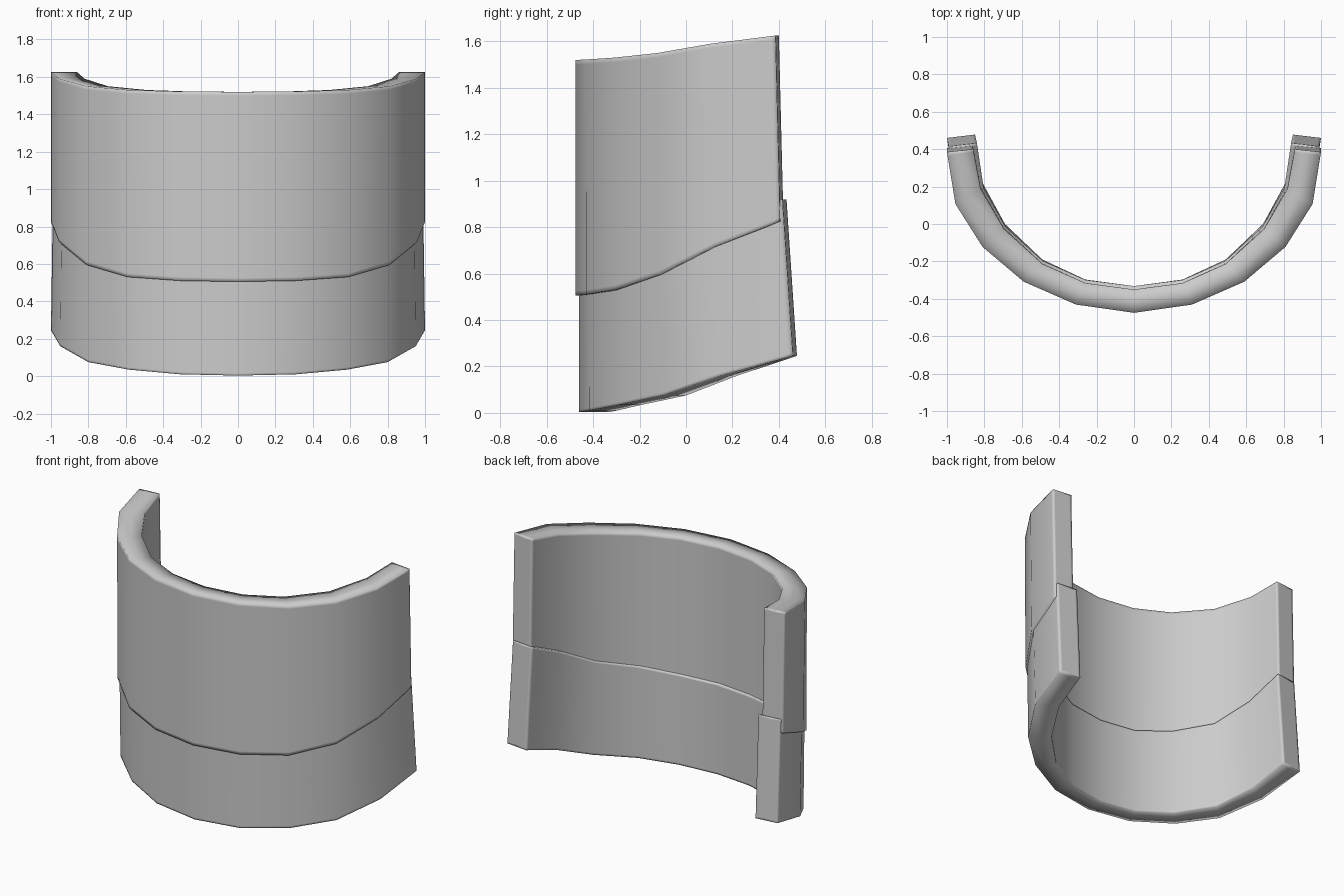
import bpy, bmesh
from mathutils import Vector

cube = bpy.data.objects.get("Cube")
if cube:
    bpy.data.objects.remove(cube)

grey = bpy.data.materials.new("plain grey")
grey.use_nodes = True
colour = (0.6, 0.6, 0.6, 1)
grey.diffuse_color = colour
grey.node_tree.nodes["Principled BSDF"].inputs["Base Color"].default_value = colour


def curved_plate(name, outer, inner, bottoms, tops, lean):
    """Half-ring plate; lean is the (x, y) shift of the end from bottom to top."""
    last = len(outer) - 1
    # Half of the stations, each with four corners: outer/inner by bottom/top
    half = []
    for i in range(last + 1):
        w = (i / last) ** 2
        corners = []
        for x, y in (outer[i], inner[i]):
            corners.append(Vector((x, y, bottoms[i])))
            corners.append(Vector((x + lean[0] * w, y + lean[1] * w, tops[i])))
        half.append(corners)
    # Supporting station close to the open end
    half.insert(last, [a.lerp(b, 0.93) for a, b in zip(half[-2], half[-1])])
    mirrored = [[Vector((-c.x, c.y, c.z)) for c in s] for s in half[:0:-1]]

    # Section around the thickness with supporting loops by the rims
    e = 0.02
    section = [(0, 0), (0, e), (0, 1 - e), (0, 1), (0.5, 1),
               (1, 1), (1, 1 - e), (1, e), (1, 0), (0.5, 0)]
    bm = bmesh.new()
    rings = []
    for ob, ot, ib, it in mirrored + half:
        rings.append([bm.verts.new(ob.lerp(ot, t).lerp(ib.lerp(it, t), s))
                      for s, t in section])
    n = len(section)
    for a, b in zip(rings, rings[1:]):
        for k in range(n):
            m = (k + 1) % n
            bm.faces.new((a[k], b[k], b[m], a[m]))
    # Open ends
    caps = [bm.faces.new(rings[0]), bm.faces.new(rings[-1])]
    bmesh.ops.recalc_face_normals(bm, faces=bm.faces)
    bmesh.ops.inset_individual(bm, faces=caps, thickness=0.015)
    for f in bm.faces:
        f.smooth = True
    mesh = bpy.data.meshes.new(name)
    bm.to_mesh(mesh)
    bm.free()
    mesh.materials.append(grey)
    obj = bpy.data.objects.new(name, mesh)
    bpy.context.collection.objects.link(obj)
    return obj


# Upper plate, overlapping the lower one on the outside
curved_plate(
    "upper_plate",
    [(0, -0.475), (0.31, -0.43), (0.59, -0.305), (0.81, -0.115), (0.955, 0.12), (1, 0.405)],
    [(0, -0.35), (0.26, -0.315), (0.49, -0.21), (0.695, -0.02), (0.82, 0.2), (0.86, 0.42)],
    [0.505, 0.51, 0.53, 0.595, 0.715, 0.825],
    [1.52, 1.522, 1.53, 1.55, 1.59, 1.625],
    (0, -0.02))

# Lower plate, tucked inside the upper one
curved_plate(
    "lower_plate",
    [(0, -0.46), (0.31, -0.415), (0.585, -0.285), (0.8, -0.1), (0.95, 0.15), (1, 0.46)],
    [(0, -0.332), (0.26, -0.297), (0.49, -0.19), (0.69, 0), (0.81, 0.22), (0.85, 0.478)],
    [0.003, 0.01, 0.035, 0.075, 0.16, 0.245],
    [0.605, 0.61, 0.645, 0.695, 0.81, 0.92],
    (-0.01, -0.045))
